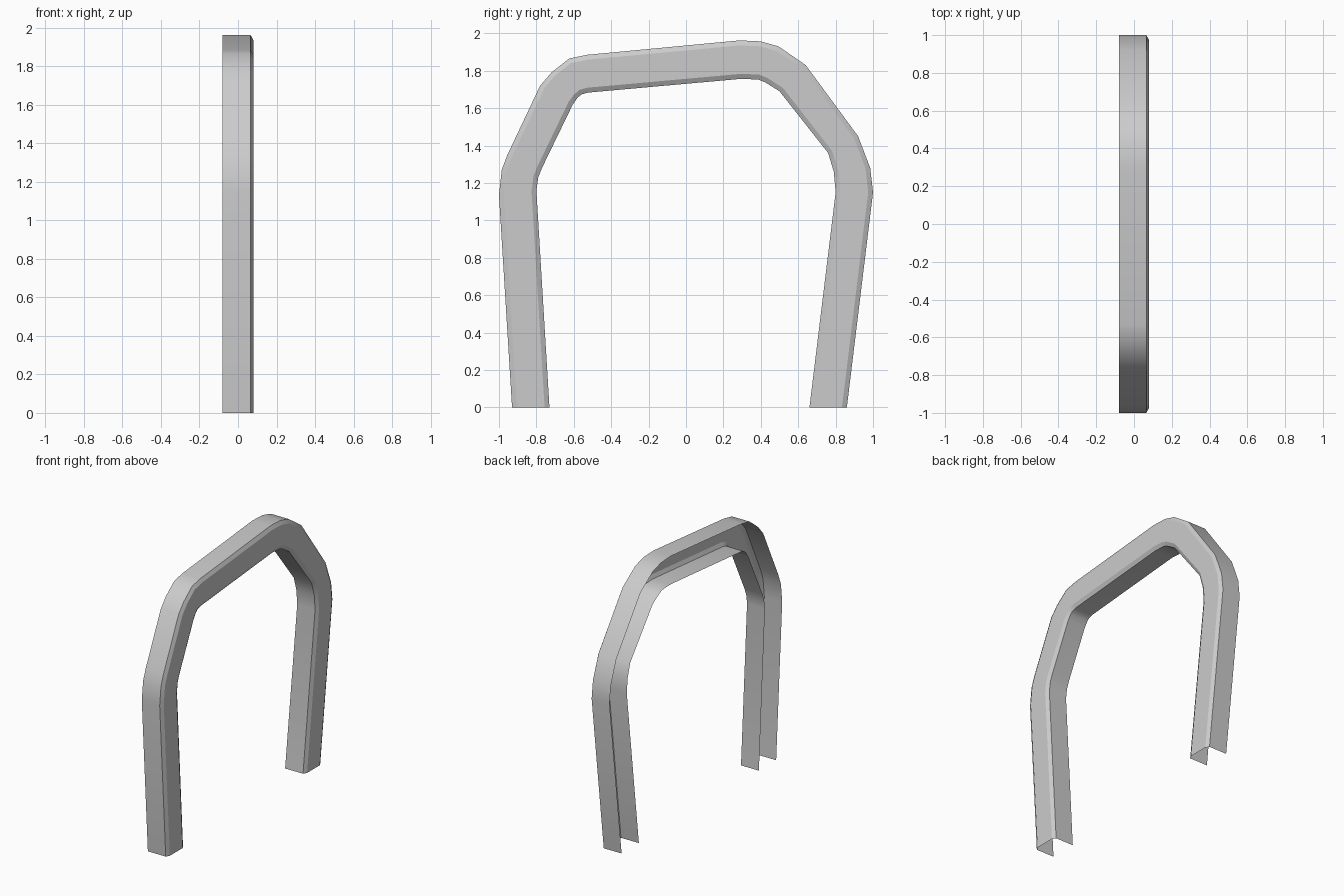
import bpy, bmesh
from math import radians

if "Cube" in bpy.data.objects:
    bpy.data.objects.remove(bpy.data.objects["Cube"])

# Matching (y, z) stations along the outer and inner outlines of the arch
outer = [(-.93, 0), (-1, 1.135), (-.985, 1.27), (-.955, 1.35), (-.78, 1.72),
         (-.72, 1.79), (-.625, 1.865), (-.53, 1.885), (.285, 1.962), (.40, 1.957),
         (.495, 1.93), (.64, 1.83), (.92, 1.45), (.985, 1.28), (1, 1.15), (.86, 0)]
inner = [(-.73, 0), (-.80, 1.16), (-.79, 1.23), (-.77, 1.28), (-.605, 1.62),
         (-.58, 1.655), (-.56, 1.673), (-.525, 1.683), (.30, 1.757), (.39, 1.752),
         (.425, 1.737), (.50, 1.69), (.76, 1.36), (.79, 1.26), (.80, 1.15), (.66, 0)]

# Channel section, open at the -x side: (x, fraction from outer to inner)
section = [(-.08, 0), (.065, 0), (.08, .13), (.08, .87), (.065, 1), (-.08, 1)]

# Sweep the section along the outlines
bm = bmesh.new()
rows = []
for (oy, oz), (iy, iz) in zip(outer, inner):
    rows.append([bm.verts.new((x, oy + (iy - oy) * t, oz + (iz - oz) * t))
                 for x, t in section])
for a, b in zip(rows, rows[1:]):
    for i in range(len(section) - 1):
        bm.faces.new((a[i], a[i + 1], b[i + 1], b[i]))
bm.normal_update()

# Point the normals outwards, with the broad face towards +x
if sum(f.normal.x * f.calc_area() for f in bm.faces) < 0:
    bmesh.ops.reverse_faces(bm, faces=bm.faces[:])

mesh = bpy.data.meshes.new("arch_channel_trim")
bm.to_mesh(mesh)
bm.free()
arch = bpy.data.objects.new("arch_channel_trim", mesh)
bpy.context.collection.objects.link(arch)
bpy.context.view_layer.objects.active = arch
arch.select_set(True)
bpy.ops.object.shade_smooth_by_angle(angle=radians(28))
